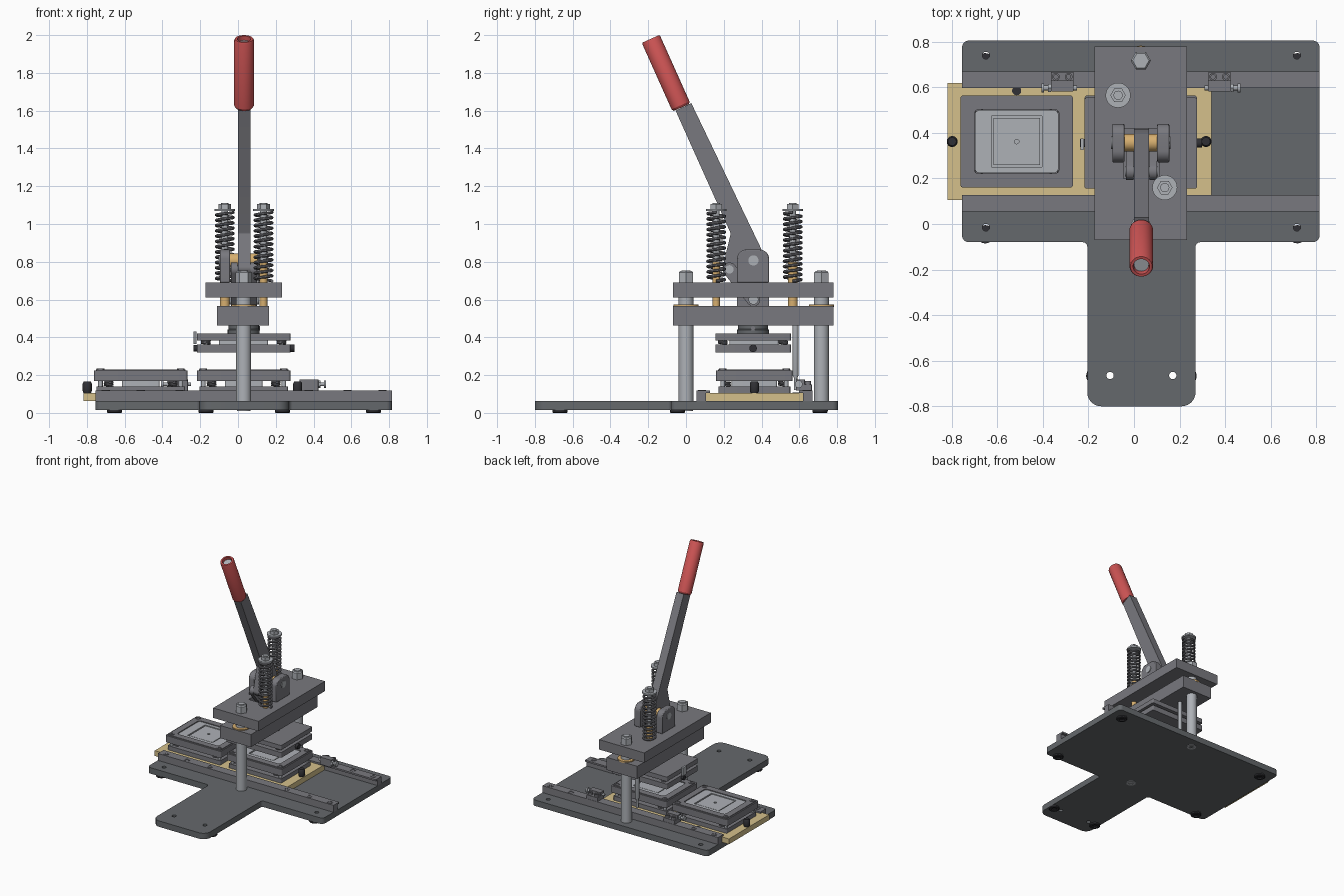
import bpy, bmesh, math
from mathutils import Vector, Matrix

if "Cube" in bpy.data.objects:
    bpy.data.objects.remove(bpy.data.objects["Cube"])

def material(name, col):
    m = bpy.data.materials.new(name)
    m.diffuse_color = (*col, 1)
    m.use_nodes = True
    m.node_tree.nodes["Principled BSDF"].inputs["Base Color"].default_value = m.diffuse_color
    return m
RED = material("red_rubber", (0.62, 0.09, 0.09))
GOLD = material("pale_brass", (0.66, 0.53, 0.26))
BRONZE = material("bronze", (0.68, 0.43, 0.16))
BLACK = material("black", (0.03, 0.03, 0.035))
DARK = material("dark_steel", (0.13, 0.14, 0.15))
STEEL = material("steel", (0.19, 0.19, 0.21))
LIGHT = material("light_steel", (0.42, 0.44, 0.47))

def finish(name, bm, mat):
    bmesh.ops.recalc_face_normals(bm, faces=bm.faces)
    me = bpy.data.meshes.new(name)
    bm.to_mesh(me)
    bm.free()
    ob = bpy.data.objects.new(name, me)
    bpy.context.collection.objects.link(ob)
    if mat:
        me.materials.append(mat)
    return ob

def rounded(pts, n=6):
    """Turn (u, v, radius) corners into an outline with true arcs."""
    out = []
    for i, (u, v, r) in enumerate(pts):
        p = Vector((u, v))
        if r <= 0:
            out.append(p)
            continue
        d1 = (Vector(pts[i - 1][:2]) - p).normalized()
        d2 = (Vector(pts[(i + 1) % len(pts)][:2]) - p).normalized()
        half = d1.angle(d2) / 2
        c = p + (d1 + d2).normalized() * r / math.sin(half)
        a, b = p + d1 * r / math.tan(half) - c, p + d2 * r / math.tan(half) - c
        out += [c + a.lerp(b, k / n).normalized() * r for k in range(n + 1)]
    return out

def prism(name, pts, lo, hi, axis='z', mat=STEEL):
    """Extrude a profile: xy along z, or yz along x."""
    bm = bmesh.new()
    place = (lambda p: (p.x, p.y, lo)) if axis == 'z' else (lambda p: (lo, p.x, p.y))
    face = bm.faces.new([bm.verts.new(place(p)) for p in rounded(pts)])
    ext = bmesh.ops.extrude_face_region(bm, geom=[face])['geom']
    move = (0, 0, hi - lo) if axis == 'z' else (hi - lo, 0, 0)
    bmesh.ops.translate(bm, verts=[g for g in ext if isinstance(g, bmesh.types.BMVert)], vec=move)
    return finish(name, bm, mat)

def box(name, x0, x1, y0, y1, z0, z1, r=0.0, mat=STEEL):
    return prism(name, [(x0, y0, r), (x1, y0, r), (x1, y1, r), (x0, y1, r)], z0, z1, 'z', mat)

def lathe(name, start, direction, prof, seg=28, mat=LIGHT):
    """Revolve (radius, distance) points about an axis; both ends capped."""
    bm = bmesh.new()
    M = Matrix.Translation(start) @ Vector((0, 0, 1)).rotation_difference(Vector(direction)).to_matrix().to_4x4()
    rings = [[bm.verts.new(M @ Vector((r * math.cos(a), r * math.sin(a), h)))
              for a in (2 * math.pi * k / seg for k in range(seg))] for r, h in prof]
    for A, B in zip(rings, rings[1:]):
        for k in range(seg):
            bm.faces.new((A[k], A[(k + 1) % seg], B[(k + 1) % seg], B[k]))
    bm.faces.new(rings[0])
    bm.faces.new(rings[-1])
    return finish(name, bm, mat)

def cyl(name, a, b, r, seg=28, mat=LIGHT):
    d = Vector(b) - Vector(a)
    return lathe(name, a, d, [(r, 0), (r, d.length)], seg, mat)

def socket_screw(name, x, y, z, r, h, d=(0, 0, 1), mat=STEEL):
    lathe(name, (x, y, z), d, [(r, 0), (r, h), (r * .55, h), (r * .55, h * .3)], 18, mat)

def spring(name, x, y, z0, z1, R, wire, turns, step=16, mat=STEEL):
    cu = bpy.data.curves.new(name, 'CURVE')
    cu.dimensions, cu.bevel_depth, cu.bevel_resolution, cu.use_fill_caps = '3D', wire, 2, True
    n = turns * step
    s = cu.splines.new('POLY')
    s.points.add(n)
    for k in range(n + 1):
        a = 2 * math.pi * k / step
        s.points[k].co = (x + R * math.cos(a), y + R * math.sin(a), z0 + wire + (z1 - z0 - 2 * wire) * k / n, 1)
    tmp = bpy.data.objects.new(name + "_path", cu)
    bpy.context.collection.objects.link(tmp)
    me = bpy.data.meshes.new_from_object(tmp.evaluated_get(bpy.context.evaluated_depsgraph_get()))
    bpy.data.objects.remove(tmp)
    me.materials.clear()
    me.materials.append(mat)
    bpy.context.collection.objects.link(bpy.data.objects.new(name, me))

def cut(ob, cutters):
    for c in cutters:
        m = ob.modifiers.new("cut", 'BOOLEAN')
        m.operation, m.object, m.solver = 'DIFFERENCE', c, 'EXACT'
    me = bpy.data.meshes.new_from_object(ob.evaluated_get(bpy.context.evaluated_depsgraph_get()))
    ob.modifiers.clear()
    ob.data = me
    for c in cutters:
        bpy.data.objects.remove(c)

CX, CY = 0.03, 0.362    # press axis
# T-shaped base plate with mounting holes and feet
base = prism("base_plate", [(-.755, -.08, .03), (-.205, -.08, .02), (-.205, -.8, .06), (.27, -.8, .06),
             (.27, -.08, .02), (.815, -.08, .03), (.815, .805, .03), (-.755, .805, .03)], .015, .063, mat=DARK)
holes = [(-.65, .74), (.715, .74), (-.65, -.015), (.715, -.015), (-.105, -.665), (.17, -.665)]
cut(base, [cyl("hole", (x, y, 0), (x, y, .1), .016) for x, y in holes])
for x, y in [(-.653, .71), (.717, .71), (-.653, -.045), (.717, -.045), (-.17, -.667), (.235, -.667)]:
    lathe("foot", (x, y, .015), (0, 0, -1), [(.04, 0), (.04, .011), (.036, .015), (.02, .015), (.02, .005)], mat=BLACK)

# stepped guide rails, mirrored about the slide centre line
rail = [(.055, .063), (.105, .063), (.105, .106), (.127, .106), (.127, .119), (.055, .119)]
for nm, f in (("front_rail", lambda y: y), ("back_rail", lambda y: 2 * CY - y)):
    prism(nm, [(f(y), z, 0) for y, z in rail], -.755, .815, 'x')
    for x in (-.7, -.515, -.31, .375, .58, .765):
        socket_screw("rail_screw", x, f(.085), .117, .022, .005)

# brass slide with end knobs and index hole
slide = box("slide", -.818, .34, .105, .62, .063, .106, mat=GOLD)
cyl("index_bush", (-.515, .585, .1), (-.515, .585, .108), .02, mat=BLACK)
for x in (-.798, .316):
    lathe("slide_knob", (x, CY, .106), (0, 0, 1), [(.02, 0), (.024, .01), (.024, .05), (.018, .06)], mat=BLACK)

# lower dies: base, corner springs, frame and recessed insert
def lower_die(cx):
    def plate(nm, hx, hy, z0, z1, r=0.01, mat=STEEL):
        return box(nm, cx - hx, cx + hx, CY - hy, CY + hy, z0, z1, r, mat)
    plate("die_base", .235, .19, .106, .14)
    plate("die_core", .1, .12, .14, .172, mat=LIGHT)
    frame = plate("die_frame", .247, .202, .17, .224, .012)
    rim = plate("die_frame_top", .237, .192, .224, .23, .012)
    for f in (frame, rim):
        cut(f, [plate("opening", .186, .141, .16, .25, .02)])
    insert = plate("die_insert", .183, .138, .168, .225, .02, LIGHT)
    cut(insert, [plate("recess", .111, .111, .213, .25, 0)])
    pad = plate("die_pad", .103, .103, .21, .222, .004, LIGHT)
    cut(pad, [cyl("pin_hole", (cx, CY, .2), (cx, CY, .25), .01)])
    for sx in (-1, 1):
        for sy in (-1, 1):
            x, y = cx + sx * .213, CY + sy * .168
            socket_screw("die_screw", x, y, .228, .02, .006)
            cyl("die_guide_pin", (x, y, .13), (x, y, .18), .012)
            spring("die_spring", cx + sx * .17, CY + sy * .15, .138, .172, .022, .004, 3, 12)
lower_die(CX - .545)
lower_die(CX)

# upper die under the ram
box("upper_die_backing", CX - .247, CX + .247, .155, .555, .384, .42, .01)
box("upper_die_punch", CX - .247, CX + .247, .155, .555, .32, .363, .01)
box("upper_die_core", CX - .13, CX + .13, .23, .49, .36, .386, .01, LIGHT)
for sx in (-1, 1):
    for sy in (-1, 1):
        x, y = CX + sx * .2, .355 + sy * .16
        cyl("punch_guide_pin", (x, y, .36), (x, y, .386), .012)
        spring("punch_spring", x, y, .362, .386, .022, .004, 3, 12)
cyl("punch_knob", (.275, .355, .342), (.298, .355, .342), .02, mat=BLACK)
cyl("punch_knob", (-.236, .355, .342), (-.21, .355, .342), .018, mat=BLACK)
box("die_clip", -.235, -.22, .325, .375, .365, .43, .003, LIGHT)
lathe("ram_holder", (CX, .355, .42), (0, 0, 1), [(.085, 0), (.085, .02), (.08, .023), (.08, .045)], mat=DARK)
socket_screw("ram_screw", CX + .08, .355, .447, .012, .006, (1, 0, 0))

# index pin
lathe("index_pin", (CX, .58, .465), (0, 0, -1), [(.016, 0), (.016, .265), (.009, .28), (.009, .345)])

# moving plate and fixed top plate, slotted for the toggle links
box("moving_plate", -.11, .165, -.07, .78, .463, .565)
top = box("top_plate", -.173, .232, -.07, .78, .61, .69)
cut(top, [box("slot", -.045, .11, .2, .42, .58, .72)])

# columns with bushings, nuts and base bolts
for y in (0, .717):
    cyl("column", (CX, y, .06), (CX, y, .615), .04)
    cyl("column_bush", (CX, y, .56), (CX, y, .573), .066, mat=BRONZE)
    lathe("column_nut", (CX, y, .69), (0, 0, 1), [(.044, 0), (.044, .052), (.036, .06)], 6)
    cyl("column_stud", (CX, y, .74), (CX, y, .755), .024)
    lathe("column_base_bolt", (CX, y, .017), (0, 0, -1), [(.036, 0), (.036, .006), (.018, .006), (.018, 0.002)])

# return springs on guide rods
for x, y, r in ((-.07, .565, .026), (.135, .16, .02)):
    cyl("spring_rod", (x, y, .5), (x, y, 1.095), .018)
    cyl("rod_sleeve", (x, y, .56), (x, y, .8), r, mat=BRONZE)
    spring("return_spring", x, y, .69, 1.07, .045, .008, 13)
    cyl("spring_washer", (x, y, 1.068), (x, y, 1.08), .055)
    cyl("rod_nut", (x, y, 1.08), (x, y, 1.105), .034, 6)
    cyl("rod_tip", (x, y, 1.1), (x, y, 1.112), .02)

# clevis brackets and pivot
for x0, x1 in ((-.095, -.042), (.102, .155)):
    b = prism("pivot_bracket", [(.27, .69, 0), (.44, .69, 0), (.44, .865, .05), (.27, .865, .05)], x0, x1, 'x')
    m = b.modifiers.new("edge", 'BEVEL')
    m.width, m.segments, m.limit_method, m.angle_limit = .006, 2, 'ANGLE', .7
cyl("pivot_pin", (-.1, .357, .807), (.16, .357, .807), .027)
for x0, x1 in ((-.042, 0), (.065, .102)):
    cyl("pivot_spacer", (x0, .357, .807), (x1, .357, .807), .038, mat=BRONZE)

# toggle links running through the slot to the moving plate
A, B, R = Vector((.23, .76)), Vector((.357, .6)), .036
d = (B - A).normalized() * R
n = Vector((-d.y, d.x))
caps = [(*p, R * .98) for p in (A - d - n, B + d - n, B + d + n, A - d + n)]
for x0, x1 in ((-.036, -.002), (.067, .101)):
    prism("toggle_link", caps, x0, x1, 'x')
box("link_block", .002, .063, .27, .44, .56, .625)
cyl("upper_link_pin", (-.04, A.x, A.y), (.105, A.x, A.y), .022)
cyl("lower_link_pin", (-.045, B.x, B.y), (.11, B.x, B.y), .026)

# lever and hollow red grip
prism("lever", [(-.055, 1.6, 0), (.028, 1.64, 0), (.4, .865, .06), (.425, .77, .04), (.34, .74, .03),
                (.24, .715, .03), (.19, .755, .03), (.237, .95, .015)], 0, .065, 'x')
axis = Vector((0, -.409, .913))
grip = Vector((CX + .002, -.024, 1.617))
lathe("grip", grip, axis, [(.044, 0), (.052, .012), (.052, .39), (.048, .398), (.036, .398), (.034, .36)], 32, RED)
cyl("lever_end", grip + axis * .34, grip + axis * .375, .033)

# pairs of stop blocks with adjusting screws on the back rail
for x0, s in ((-.315, -1), (.375, 1)):
    box("stop_foot", x0 - .05, x0 + .05, .61, .667, .119, .15, .004)
    box("stop_block", x0 - .05, x0 + .05, .582, .63, .119, .178, .004)
    for dx in (-.028, .028):
        socket_screw("stop_screw", x0 + dx, .646, .148, .017, .02)
    cyl("adjusting_screw", (x0 - s * .065, .597, .152), (x0 + s * .085, .597, .152), .01)
    cyl("adjusting_nut", (x0 + s * .05, .597, .152), (x0 + s * .062, .597, .152), .02, 6)
    cyl("adjusting_head", (x0 + s * .08, .597, .152), (x0 + s * .092, .597, .152), .02)

# smooth curved surfaces, keep edges crisp
for ob in bpy.context.scene.objects:
    ob.select_set(True)
    bpy.context.view_layer.objects.active = ob
bpy.ops.object.shade_smooth_by_angle(angle=math.radians(32))
